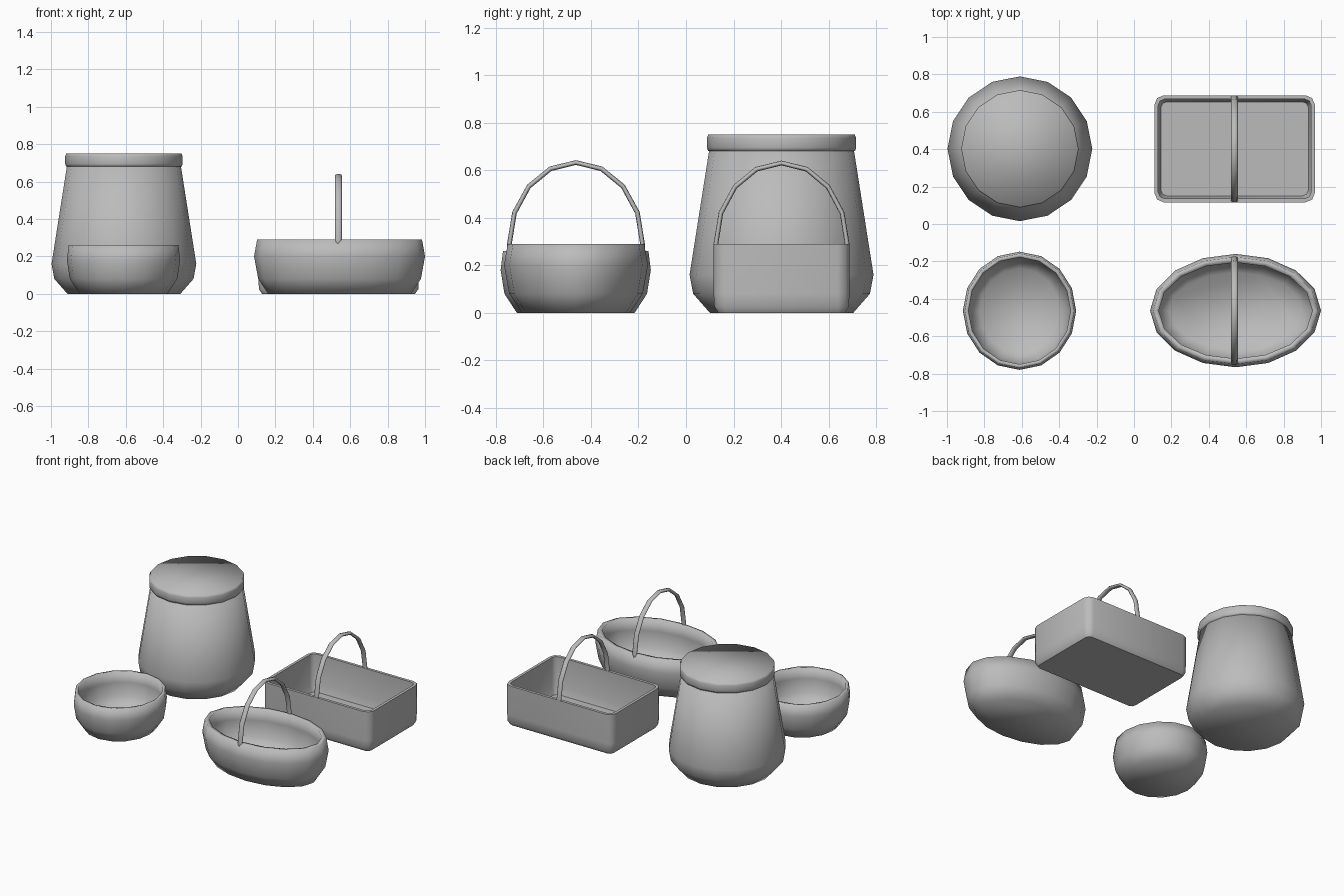
import bpy
import bmesh
import math

if "Cube" in bpy.data.objects:
    bpy.data.objects.remove(bpy.data.objects["Cube"], do_unlink=True)

grey = bpy.data.materials.new("plain_grey")
grey.use_nodes = True
colour = (0.5, 0.5, 0.5, 1)
grey.diffuse_color = colour
grey.node_tree.nodes["Principled BSDF"].inputs["Base Color"].default_value = colour


def round_outline(half_x, half_y, sides=16):
    return [(half_x * math.cos(math.tau * i / sides),
             half_y * math.sin(math.tau * i / sides)) for i in range(sides)]


def box_outline(half_x, half_y, radius, steps=3):
    points = []
    for corner, (sx, sy) in enumerate([(1, 1), (-1, 1), (-1, -1), (1, -1)]):
        for i in range(steps):
            a = math.pi / 2 * (corner + i / (steps - 1))
            points.append((sx * (half_x - radius) + radius * math.cos(a),
                           sy * (half_y - radius) + radius * math.sin(a)))
    return points


def finish(name, bm, centre, angle):
    bmesh.ops.recalc_face_normals(bm, faces=bm.faces)
    mesh = bpy.data.meshes.new(name)
    bm.to_mesh(mesh)
    bm.free()
    mesh.materials.append(grey)
    obj = bpy.data.objects.new(name, mesh)
    obj.location = (centre[0], centre[1], 0)
    bpy.context.collection.objects.link(obj)
    bpy.ops.object.select_all(action="DESELECT")
    obj.select_set(True)
    bpy.context.view_layer.objects.active = obj
    bpy.ops.object.shade_smooth_by_angle(angle=math.radians(angle))


def skin(name, rings, centre, angle=180):
    """Bridge a list of (outline, z) rings and cap both ends."""
    bm = bmesh.new()
    loops = [[bm.verts.new((x, y, z)) for x, y in outline] for outline, z in rings]
    for low, high in zip(loops, loops[1:]):
        for i in range(len(low)):
            j = (i + 1) % len(low)
            bm.faces.new((low[i], low[j], high[j], high[i]))
    bm.faces.new(loops[0][::-1])
    bm.faces.new(loops[-1])
    finish(name, bm, centre, angle)


def round_part(name, profile, centre, half_x, half_y):
    """Profile holds (inset from the widest outline, z)."""
    skin(name, [(round_outline(half_x - d, half_y - d), z) for d, z in profile], centre)


def handle(name, centre, half_span, base, rise, steps=8, sides=8):
    """Flattened arch tube running across the basket."""
    bm = bmesh.new()
    path = [(half_span, base - 0.05, 0)]
    for i in range(steps + 1):
        a = math.pi * i / steps
        path.append((half_span * math.cos(a), base + rise * math.sin(a), a))
    path.append((-half_span, base - 0.05, math.pi))
    loops = []
    for y, z, a in path:
        ring = []
        for k in range(sides):
            t = math.tau * k / sides
            out = 0.010 * math.sin(t)
            ring.append(bm.verts.new((0.019 * math.cos(t),
                                      y + out * math.cos(a), z + out * math.sin(a))))
        loops.append(ring)
    for one, two in zip(loops, loops[1:]):
        for k in range(sides):
            m = (k + 1) % sides
            bm.faces.new((one[k], one[m], two[m], two[k]))
    bm.faces.new(loops[0])
    bm.faces.new(loops[-1])
    finish(name, bm, centre, 180)


# Tall basket with its lid
tall_centre = (-0.61, 0.402)
round_part("tall_basket_body",
           [(0.085, 0), (0.015, 0.08), (0, 0.16), (0.085, 0.70)],
           tall_centre, 0.387, 0.387)
round_part("tall_basket_lid",
           [(0.005, 0.68), (0, 0.695), (0, 0.735), (0.006, 0.75)],
           tall_centre, 0.314, 0.314)

# Open round bowl: outside, rim, then inside down to the floor
round_part("round_bowl",
           [(0.068, 0), (0.016, 0.08), (0, 0.18), (0.010, 0.26),
            (0.030, 0.26), (0.024, 0.18), (0.042, 0.09), (0.09, 0.025)],
           (-0.612, -0.464), 0.303, 0.316)

# Open oval basket
oval_centre = (0.543, -0.463)
round_part("oval_basket",
           [(0.075, 0), (0.022, 0.08), (0, 0.20), (0.016, 0.29),
            (0.046, 0.29), (0.030, 0.20), (0.048, 0.09), (0.10, 0.025)],
           oval_centre, 0.457, 0.303)
handle("oval_basket_handle", (0.537, -0.463), 0.280, 0.29, 0.342)

# Open rectangular basket with rounded corners
box_centre = (0.538, 0.402)
box_profile = [(0.02, 0, 0.03), (0.003, 0.025, 0.045), (0, 0.08, 0.05), (0, 0.29, 0.05),
               (0.02, 0.29, 0.035), (0.02, 0.08, 0.035), (0.035, 0.025, 0.03)]
skin("box_basket",
     [(box_outline(0.429 - d, 0.286 - d, r), z) for d, z, r in box_profile],
     box_centre, 50)
handle("box_basket_handle", (0.537, 0.402), 0.276, 0.29, 0.340)
